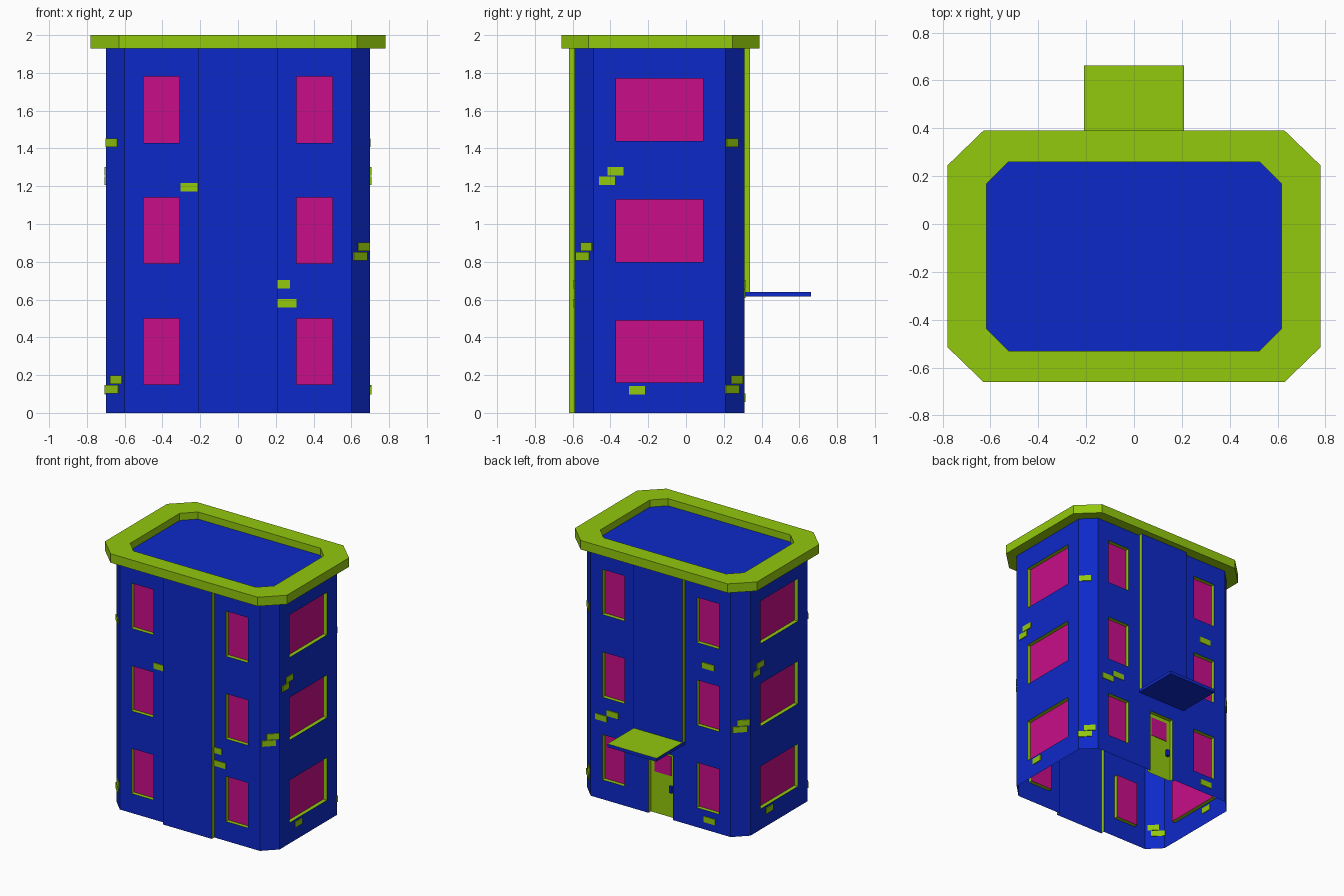
import bpy, bmesh
from mathutils import Vector

if "Cube" in bpy.data.objects:
    bpy.data.objects.remove(bpy.data.objects["Cube"])

def material(name, c):
    m = bpy.data.materials.new(name)
    m.diffuse_color = (*c, 1)
    m.use_nodes = True
    m.node_tree.nodes["Principled BSDF"].inputs["Base Color"].default_value = m.diffuse_color
    return m

MATS = [material("blue", (0.004, 0.022, 0.58)),
        material("green", (0.29, 0.58, 0.004)),
        material("pink", (0.58, 0.004, 0.25))]
BLUE, GREEN, PINK = range(3)
UP = Vector((0, 0, 1))

def finish(bm, name):
    bmesh.ops.remove_doubles(bm, verts=bm.verts[:], dist=1e-5)
    me = bpy.data.meshes.new(name)
    bm.to_mesh(me)
    bm.free()
    for m in MATS:
        me.materials.append(m)
    ob = bpy.data.objects.new(name, me)
    bpy.context.collection.objects.link(ob)
    return ob

def face(bm, pts, mat):
    bm.faces.new([bm.verts.new(p) for p in pts]).material_index = mat

def octagon(x, y0, y1, cx, cy, z):
    """Chamfered rectangle, counter-clockwise, starting with the front edge."""
    return [Vector((a, b, z)) for a, b in (
        (-cx, y0), (cx, y0), (x, y0 + cy), (x, y1 - cy),
        (cx, y1), (-cx, y1), (-x, y1 - cy), (-x, y0 + cy))]

def box(bm, c, s, n, w, h, out, back, mat):
    """Box on a wall: centre c, width axis s, outward axis n."""
    def ring(d):
        return [c + s * (a * w / 2) + UP * (b * h / 2) + n * d
                for a, b in ((-1, -1), (1, -1), (1, 1), (-1, 1))]
    f, b = ring(out), ring(-back)
    face(bm, f, mat)
    face(bm, b[::-1], mat)
    for i in range(4):
        j = (i + 1) % 4
        face(bm, [f[j], f[i], b[i], b[j]], mat)

TOP = 1.93
base = octagon(0.70, -0.59, 0.31, 0.60, 0.10, 0)

# Holes: s0, s1, z0, z1, depth (negative = raised bay), fill colour
def win(s0, s1, h, low):
    return [(s0, s1, low + k * 0.64, low + k * 0.64 + h, 0.03, PINK) for k in range(3)]

long_windows = win(-0.50, -0.31, 0.35, 0.15) + win(0.31, 0.50, 0.35, 0.15)
side_windows = win(-0.23, 0.23, 0.33, 0.16)
front = long_windows + [(-0.21, 0.21, 0, TOP, -0.03, BLUE)]
back = long_windows + [(-0.21, 0.21, 0.64, TOP, -0.03, BLUE),
                       (-0.105, 0.105, 0, 0.50, 0.03, GREEN)]
holes = [front, [], side_windows, [], back, [], side_windows, []]

# Bricks per wall: s, z, width
side_bricks = [(-0.2325, 1.28, 0.085), (-0.2775, 1.23, 0.085), (-0.12, 0.12, 0.085)]
corner_a = [(0.021, 0.88, 0.085), (-0.007, 0.83, 0.10)]
corner_b = [(-0.024, 1.43, 0.085), (0.01, 0.175, 0.085), (-0.024, 0.125, 0.10)]
bricks = [[(-0.26, 1.195, 0.09), (0.2425, 0.68, 0.065), (0.26, 0.58, 0.10)],
          corner_a, side_bricks, corner_b,
          [(-0.41, 0.68, 0.10), (-0.51, 0.63, 0.10), (0.41, 1.27, 0.10), (0.42, 0.08, 0.10)],
          corner_a, side_bricks, corner_b]

# Walls with recessed windows, door and raised bays; loose bricks
walls, brick_bm = bmesh.new(), bmesh.new()
for i in range(8):
    p, q = base[i], base[(i + 1) % 8]
    mid, s = (p + q) / 2, (q - p).normalized()
    n, half = s.cross(UP), (q - p).length / 2
    def at(u, z, d=0):
        return mid + s * u + UP * z - n * d
    us = sorted({-half, half} | {v for h in holes[i] for v in h[:2]})
    zs = sorted({0, TOP} | {round(v, 4) for h in holes[i] for v in h[2:4]})
    for a, b in zip(us, us[1:]):
        for c, d in zip(zs, zs[1:]):
            u, z = (a + b) / 2, (c + d) / 2
            if not any(h[0] < u < h[1] and h[2] < z < h[3] for h in holes[i]):
                face(walls, [at(a, c), at(b, c), at(b, d), at(a, d)], BLUE)
    for s0, s1, z0, z1, dep, mat in holes[i]:
        rim = [(s0, z0), (s1, z0), (s1, z1), (s0, z1)]
        face(walls, [at(*r, dep) for r in rim], mat)
        for k in range(4):
            a, b = rim[k], rim[(k + 1) % 4]
            if a[1] == b[1] and a[1] in (0, TOP):
                continue
            face(walls, [at(*a), at(*b), at(*b, dep), at(*a, dep)], GREEN)
    for u, z, w in bricks[i]:
        box(brick_bm, at(u, z), s, n, w, 0.045, 0.006, 0.004, GREEN)
finish(walls, "walls")
finish(brick_bm, "bricks")

# Cornice with sunken roof
bm = bmesh.new()
rings = [octagon(0.70, -0.59, 0.31, 0.60, 0.10, TOP),
         octagon(0.78, -0.66, 0.39, 0.63, 0.145, TOP),
         octagon(0.78, -0.66, 0.39, 0.63, 0.145, 2.0),
         octagon(0.617, -0.53, 0.26, 0.525, 0.092, 2.0),
         octagon(0.617, -0.53, 0.26, 0.525, 0.092, 1.945)]
for r, t in zip(rings, rings[1:]):
    for i in range(8):
        j = (i + 1) % 8
        face(bm, [r[i], r[j], t[j], t[i]], GREEN)
face(bm, rings[-1], BLUE)
finish(bm, "cornice_and_roof")

# Door canopy with green top
bm = bmesh.new()
S, N = Vector((-1, 0, 0)), Vector((0, 1, 0))
box(bm, Vector((0, 0.31, 0.6275)), S, N, 0.42, 0.025, 0.352, 0, BLUE)
bm.normal_update()
for f in bm.faces:
    if f.normal.z > 0.9:
        f.material_index = GREEN
finish(bm, "canopy")

# Door pane and handle
bm = bmesh.new()
box(bm, Vector((0, 0.28, 0.395)), S, N, 0.14, 0.15, 0.003, 0, PINK)
finish(bm, "door_pane")
bm = bmesh.new()
box(bm, Vector((-0.075, 0.28, 0.22)), S, N, 0.025, 0.05, 0.02, 0, BLUE)
finish(bm, "door_handle")
